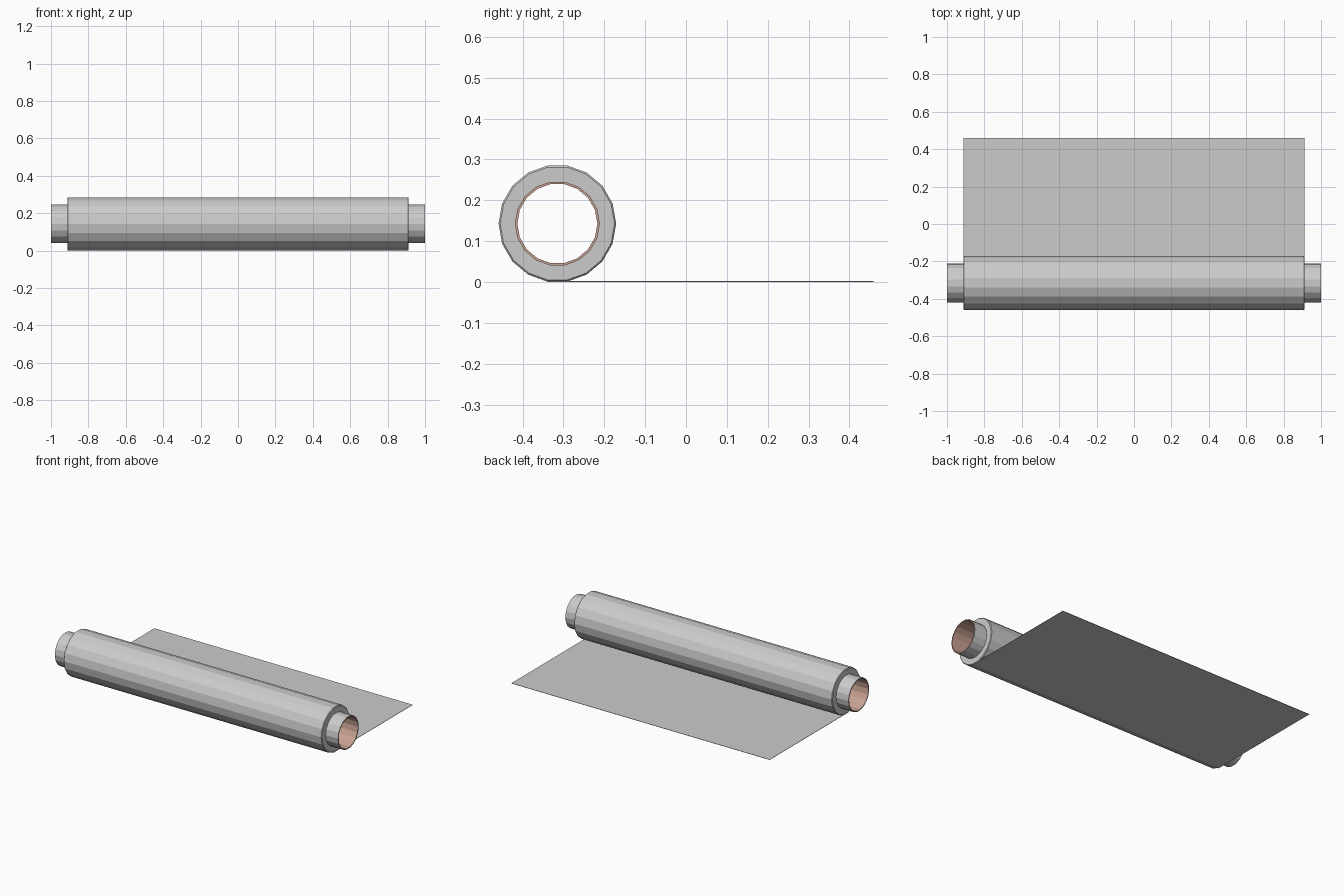
import bpy
import math

if "Cube" in bpy.data.objects:
    bpy.data.objects.remove(bpy.data.objects["Cube"])

SIDES = 18
Y, Z = -0.315, 0.143      # roll axis


def lathe(name, profile, material_segments=(), material=None):
    """Spin a closed (x, radius) profile about the roll axis."""
    verts, faces, mats = [], [], []
    n = len(profile)
    for i in range(SIDES):
        a = 2 * math.pi * i / SIDES
        verts += [(x, Y + r * math.cos(a), Z + r * math.sin(a)) for x, r in profile]
    for i in range(SIDES):
        j = (i + 1) % SIDES
        for k in range(n):
            m = (k + 1) % n
            faces.append((i * n + k, i * n + m, j * n + m, j * n + k)[::-1])
            mats.append(1 if k in material_segments else 0)
    mesh = bpy.data.meshes.new(name)
    mesh.from_pydata(verts, [], faces)
    if material:
        mesh.materials.append(None)
        mesh.materials.append(material)
        mesh.polygons.foreach_set("material_index", mats)
    obj = bpy.data.objects.new(name, mesh)
    bpy.context.collection.objects.link(obj)
    return obj


# cardboard colour on the inside and the rims of the core
card = bpy.data.materials.new("cardboard")
card.diffuse_color = (0.58, 0.36, 0.29, 1)
card.use_nodes = True
card.node_tree.nodes["Principled BSDF"].inputs["Base Color"].default_value = card.diffuse_color

# core tube: outer wall, right rim, bore, left rim
lathe("core_tube", [(-1, 0.104), (1, 0.104), (1, 0.098), (-1, 0.098)], (1, 2, 3), card)

# wound material with slightly eased ends
L, R = 0.912, 0.144
lathe("wound_roll", [(-L, R - 0.004), (-L + 0.004, R), (L - 0.004, R),
                     (L, R - 0.004), (L, 0.1035), (-L, 0.1035)])

# unrolled sheet leaving the underside of the roll
y0, y1 = Y - 0.025, 0.459
bpy.ops.mesh.primitive_cube_add(size=1, location=(0, (y0 + y1) / 2, 0.001))
sheet = bpy.context.object
sheet.name = "unrolled_sheet"
sheet.scale = (2 * L, y1 - y0, 0.002)
